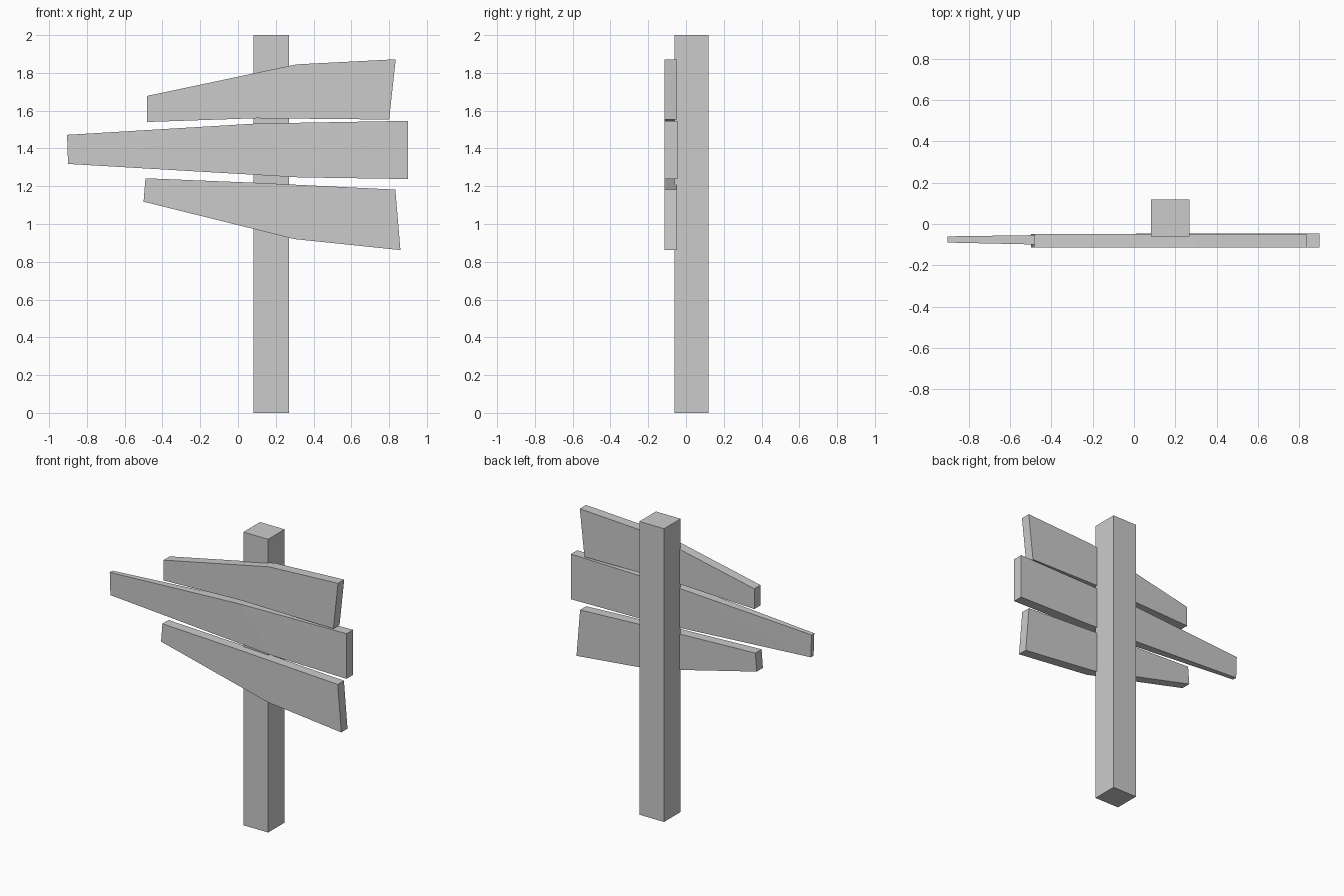
import bpy, bmesh

if "Cube" in bpy.data.objects:
    bpy.data.objects.remove(bpy.data.objects["Cube"])


def plank(name, outline):
    """Board from a front outline; each point is (x, z, front y, back y)."""
    bm = bmesh.new()
    front = [bm.verts.new((x, f, z)) for x, z, f, b in outline]
    back = [bm.verts.new((x, b, z)) for x, z, f, b in outline]
    n = len(outline)
    bm.faces.new(front)
    bm.faces.new(back[::-1])
    for i in range(n):
        j = (i + 1) % n
        bm.faces.new((front[i], back[i], back[j], front[j]))
    # Tapered boards are not perfectly flat, so triangulate the large faces
    bmesh.ops.triangulate(bm, faces=[f for f in bm.faces if len(f.verts) > 4])
    bmesh.ops.recalc_face_normals(bm, faces=bm.faces)
    mesh = bpy.data.meshes.new(name)
    bm.to_mesh(mesh)
    bm.free()
    obj = bpy.data.objects.new(name, mesh)
    bpy.context.collection.objects.link(obj)
    return obj


def flat(points, front=-0.115, back=-0.048):
    return [(x, z, front, back) for x, z in points]


# Square upright post
bpy.ops.mesh.primitive_cube_add(size=1, location=(0.176, 0.029, 1.0))
post = bpy.context.object
post.name = "post"
post.scale = (0.186, 0.178, 2.0)

# Upper board, bent along its top edge
plank("upper_board", flat([(-0.482, 1.54), (0.10, 1.56), (0.80, 1.553),
                           (0.835, 1.872), (0.31, 1.845), (-0.482, 1.678)]))

# Middle board, long and thinning toward its left end
plank("middle_board", [(-0.90, 1.318, -0.09, -0.06), (0.32, 1.247, -0.115, -0.046),
                       (0.90, 1.238, -0.115, -0.046), (0.90, 1.546, -0.115, -0.046),
                       (0.10, 1.532, -0.112, -0.046), (-0.905, 1.472, -0.09, -0.06)])

# Lower board, bent along its bottom edge
plank("lower_board", flat([(-0.50, 1.118), (0.30, 0.92), (0.86, 0.862),
                           (0.833, 1.182), (0.10, 1.218), (-0.49, 1.242)]))
